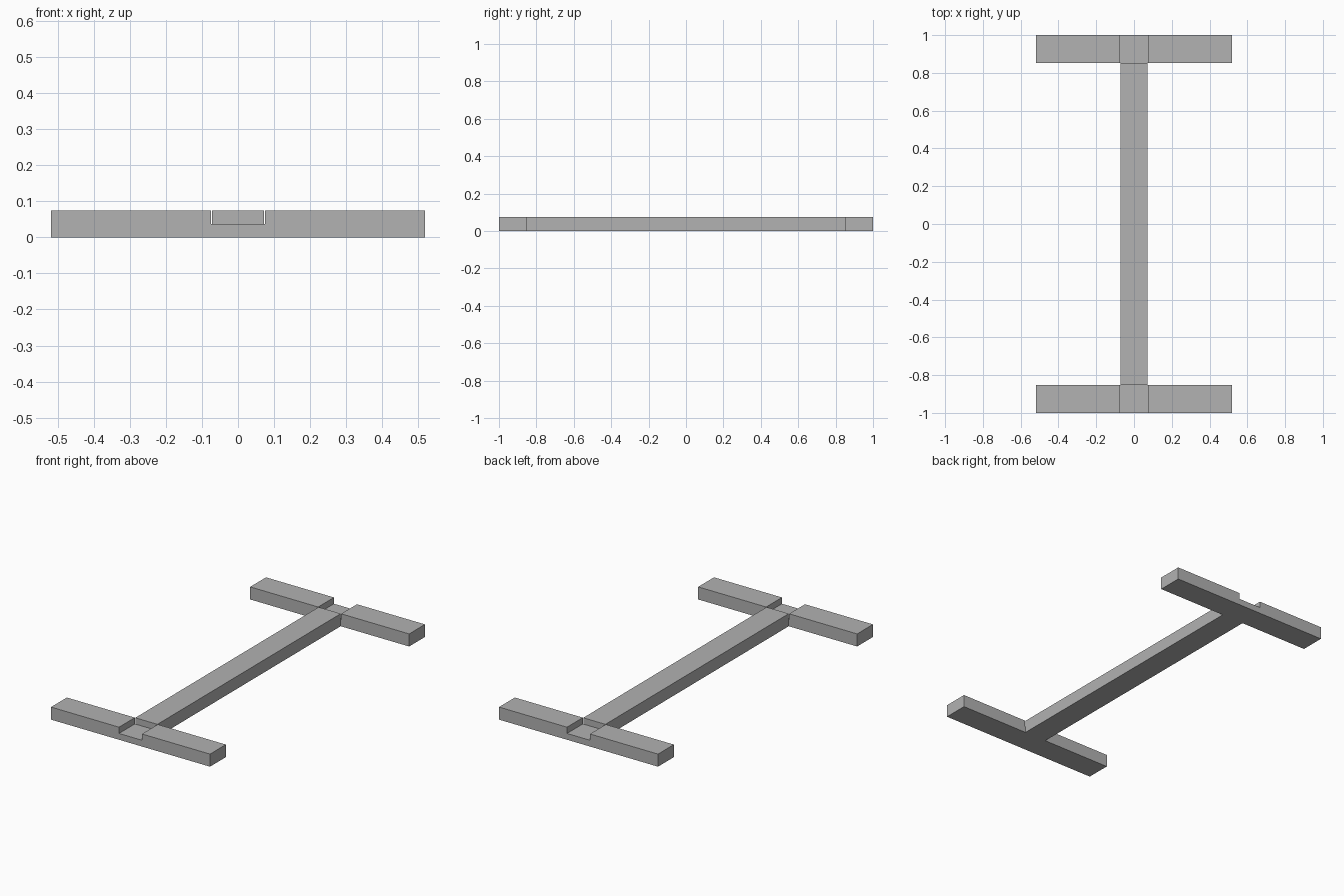
import bpy
import bmesh

cube = bpy.data.objects.get("Cube")
if cube:
    bpy.data.objects.remove(cube, do_unlink=True)

HEIGHT = 0.074
NOTCH_FLOOR = 0.037
NOTCH_HALF = 0.075
BAR_HALF = 0.518
BEAM_HALF = 0.072
INNER, OUTER = 0.853, 1.0

# Single grey material
grey = bpy.data.materials.new("grey")
grey.use_nodes = True
colour = (0.445, 0.445, 0.445, 1)
grey.diffuse_color = colour
grey.node_tree.nodes["Principled BSDF"].inputs["Base Color"].default_value = colour


def extruded(name, profile, y0, y1):
    """Extrude an x-z profile along y from y0 to y1."""
    bm = bmesh.new()
    face = bm.faces.new([bm.verts.new((x, y0, z)) for x, z in profile])
    result = bmesh.ops.extrude_face_region(bm, geom=[face], use_keep_orig=True)
    moved = [v for v in result["geom"] if isinstance(v, bmesh.types.BMVert)]
    bmesh.ops.translate(bm, verts=moved, vec=(0, y1 - y0, 0))
    bmesh.ops.recalc_face_normals(bm, faces=bm.faces)
    mesh = bpy.data.meshes.new(name)
    bm.to_mesh(mesh)
    bm.free()
    mesh.materials.append(grey)
    obj = bpy.data.objects.new(name, mesh)
    bpy.context.collection.objects.link(obj)
    return obj


# Long beam between the two crossbars
beam = [(-BEAM_HALF, 0), (BEAM_HALF, 0), (BEAM_HALF, HEIGHT), (-BEAM_HALF, HEIGHT)]
extruded("centre_beam", beam, -INNER, INNER)

# Crossbars with a half-depth notch in the middle of the top
right_half = [(BAR_HALF, 0), (BAR_HALF, HEIGHT), (NOTCH_HALF, HEIGHT), (NOTCH_HALF, NOTCH_FLOOR)]
crossbar = right_half + [(-x, z) for x, z in reversed(right_half)]
extruded("front_crossbar", crossbar, -OUTER, -INNER)
extruded("back_crossbar", crossbar, INNER, OUTER)
